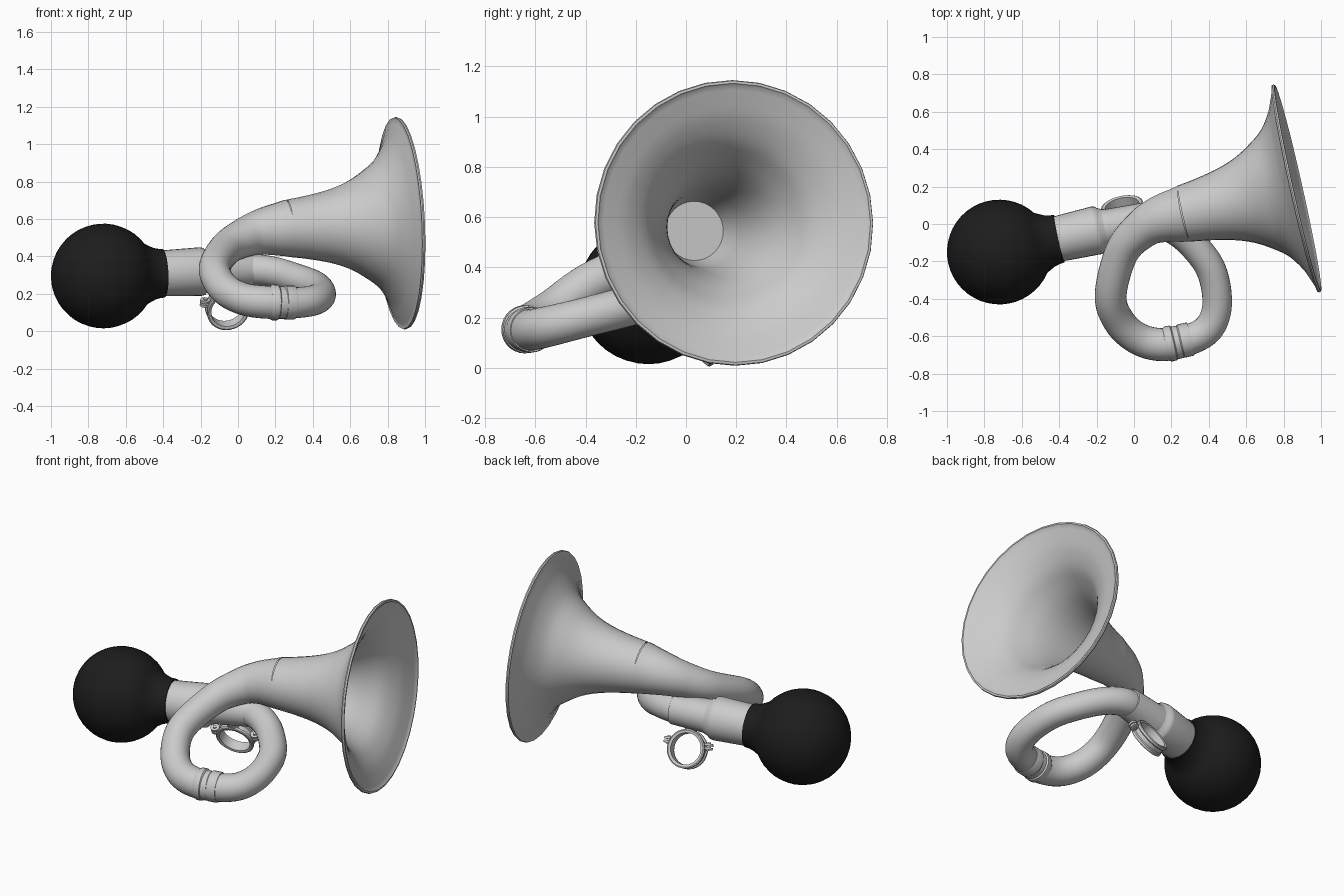
import bpy, bmesh, math
from mathutils import Vector

if "Cube" in bpy.data.objects:
    bpy.data.objects.remove(bpy.data.objects["Cube"])

AXIS = Vector((0.975, 0.218, 0.044)).normalized()   # shared direction of bulb and bell
BULB = Vector((-0.72, -0.15, 0.295))


def skin(name, rings, closed=False):
    """Bridge a list of equal point rings into one object; one-point rings are poles."""
    bm = bmesh.new()
    rows = [[bm.verts.new(p) for p in ring] for ring in rings]
    pairs = list(zip(rows, rows[1:])) + ([(rows[-1], rows[0])] if closed else [])
    for a, b in pairs:
        n = max(len(a), len(b))
        for i in range(n):
            j = (i + 1) % n
            if len(a) == 1:
                bm.faces.new((a[0], b[j], b[i]))
            elif len(b) == 1:
                bm.faces.new((a[i], a[j], b[0]))
            else:
                bm.faces.new((a[i], a[j], b[j], b[i]))
    bmesh.ops.recalc_face_normals(bm, faces=bm.faces)
    me = bpy.data.meshes.new(name)
    bm.to_mesh(me)
    bm.free()
    ob = bpy.data.objects.new(name, me)
    bpy.context.collection.objects.link(ob)
    return ob


def circle(c, u, v, r, n):
    if r < 1e-5:
        return [c.copy()]
    return [c + r * (math.cos(a) * u + math.sin(a) * v)
            for a in (2 * math.pi * i / n for i in range(n))]


def lathe(name, origin, axis, profile, n=32, closed=False):
    """Turn (distance along axis, radius) pairs around the axis."""
    axis = axis.normalized()
    u = axis.cross(Vector((0, 0, 1))).normalized()
    v = axis.cross(u)
    return skin(name, [circle(origin + axis * t, u, v, r, n) for t, r in profile], closed)


def spline(pts, steps=6):
    """Catmull-Rom through the points (any number of channels)."""
    p = [Vector(q) for q in pts]
    p = [2 * p[0] - p[1]] + p + [2 * p[-1] - p[-2]]
    out = []
    for i in range(1, len(p) - 2):
        a, b, c, d = p[i - 1:i + 3]
        for k in range(steps):
            t = k / steps
            out.append(0.5 * (2 * b + (c - a) * t + (2 * a - 5 * b + 4 * c - d) * t * t
                              + (3 * b - a - 3 * c + d) * t ** 3))
    return out + [p[-2]]


def tube(name, pts, n=28):
    path = spline(pts)
    cs = [q.to_3d() for q in path]
    u, rings = Vector((0, 0, 1)), []
    for i, c in enumerate(cs):
        d = (cs[min(i + 1, len(cs) - 1)] - cs[max(i - 1, 0)]).normalized()
        u = (u - d * u.dot(d)).normalized()
        rings.append(circle(c, u, d.cross(u), path[i][3], n))
    return skin(name, rings)


# Rubber squeeze bulb with a flared neck
prof = [(-0.28 * math.cos(math.radians(a)), 0.28 * math.sin(math.radians(a)))
        for a in range(0, 145, 8)]
prof += [(0.25, 0.152), (0.275, 0.14), (0.30, 0.133), (0.328, 0.13), (0.328, 0)]
prof[0] = (-0.28, 0)
bulb = lathe("squeeze_bulb", BULB, AXIS, prof, 40)
mat = bpy.data.materials.new("black_rubber")
mat.diffuse_color = (0.012, 0.012, 0.012, 1)
mat.use_nodes = True
mat.node_tree.nodes["Principled BSDF"].inputs["Base Color"].default_value = mat.diffuse_color
bulb.data.materials.append(mat)

# Stepped metal sleeves between bulb and coil
lathe("wide_sleeve", BULB, AXIS, [(0.32, 0), (0.32, 0.122), (0.36, 0.124), (0.53, 0.13),
      (0.548, 0.127), (0.56, 0.116), (0.585, 0.104), (0.585, 0)])
lathe("narrow_sleeve", BULB, AXIS, [(0.56, 0), (0.56, 0.105), (0.585, 0.105), (0.60, 0.1),
      (0.80, 0.091), (0.81, 0.087), (0.81, 0)])

# Coiled pipe: x, y, z, radius
tube("coiled_pipe", [
    (-0.02, 0.003, 0.326, 0.083), (0.08, 0.02, 0.33, 0.083), (0.19, -0.015, 0.317, 0.081),
    (0.30, -0.095, 0.285, 0.08), (0.41, -0.24, 0.243, 0.08), (0.445, -0.42, 0.197, 0.079),
    (0.405, -0.55, 0.165, 0.081), (0.30, -0.617, 0.152, 0.083), (0.15, -0.645, 0.155, 0.088),
    (0.02, -0.612, 0.175, 0.086), (-0.08, -0.52, 0.235, 0.085), (-0.125, -0.38, 0.335, 0.085),
    (-0.065, -0.15, 0.44, 0.091), (0.04, -0.03, 0.503, 0.106), (0.14, 0.025, 0.533, 0.127),
    (0.27, 0.056, 0.55, 0.154)])

# Joint collar on the front of the coil
lathe("coil_collar", Vector((0.305, -0.614, 0.152)), Vector((-0.145, -0.033, 0.002)),
      [(0, 0.08), (0, 0.088), (0.008, 0.091), (0.055, 0.091), (0.062, 0.086), (0.09, 0.087),
       (0.097, 0.095), (0.125, 0.096), (0.14, 0.088), (0.14, 0.08)], 28)

# Flared bell: outer skin, rolled rim, inner skin and closed throat
flare = spline([(0.0, 0.153, 0), (0.11, 0.17, 0), (0.234, 0.197, 0), (0.34, 0.236, 0),
                (0.43, 0.29, 0), (0.503, 0.348, 0), (0.56, 0.43, 0), (0.59, 0.5, 0),
                (0.612, 0.558, 0)], 3)
outer = [(q[0], q[1]) for q in flare]
inner = [(t + 0.009, r - 0.009) for t, r in reversed(outer)]
rim = [(0.61, 0.566), (0.618, 0.569), (0.627, 0.566), (0.628, 0.556)]
lathe("bell", Vector((0.265, 0.055, 0.55)), AXIS,
      outer + rim + inner + [(-0.1, 0.118), (-0.1, 0)], 32)

# Handlebar clamp: ridged band under the sleeve
CLAMP = Vector((-0.058, 0.068, 0.122))
side = Vector((AXIS.x, AXIS.y, 0)).normalized()
clamp_axis = (Vector((-side.y, side.x, 0)) * 0.88 + Vector((0, 0, 0.47))).normalized()
up = side.cross(-clamp_axis)
if up.z < 0:
    up = -up
half = [(0.012, 0.107), (0.018, 0.115), (0.032, 0.115), (0.036, 0.108), (0.032, 0.093)]
band = [(-t, r) for t, r in reversed(half)] + half
lathe("clamp_band", CLAMP, clamp_axis, band, 32, True)

# Clamp lugs with screws, and the foot joining band and sleeve


def rod(name, centre, axis, length, r, n=16):
    h = length / 2
    lathe(name, centre, axis, [(-h, 0), (-h, r), (h, r), (h, 0)], n)


for s, label in ((-1, "left"), (1, "right")):
    p = CLAMP + side * s * 0.125 + up * 0.035
    for k, off in (("upper", 0.011), ("lower", -0.011)):
        rod(f"clamp_lug_{label}_{k}", p + up * off, up, 0.014, 0.027)
    rod(f"clamp_screw_{label}", p, up, 0.05, 0.011, 12)
rod("clamp_foot", CLAMP + up * 0.12, up, 0.04, 0.035)

# Smooth shading with crisp steps
bpy.ops.object.select_all(action='SELECT')
bpy.context.view_layer.objects.active = bulb
bpy.ops.object.shade_smooth_by_angle(angle=math.radians(35))
